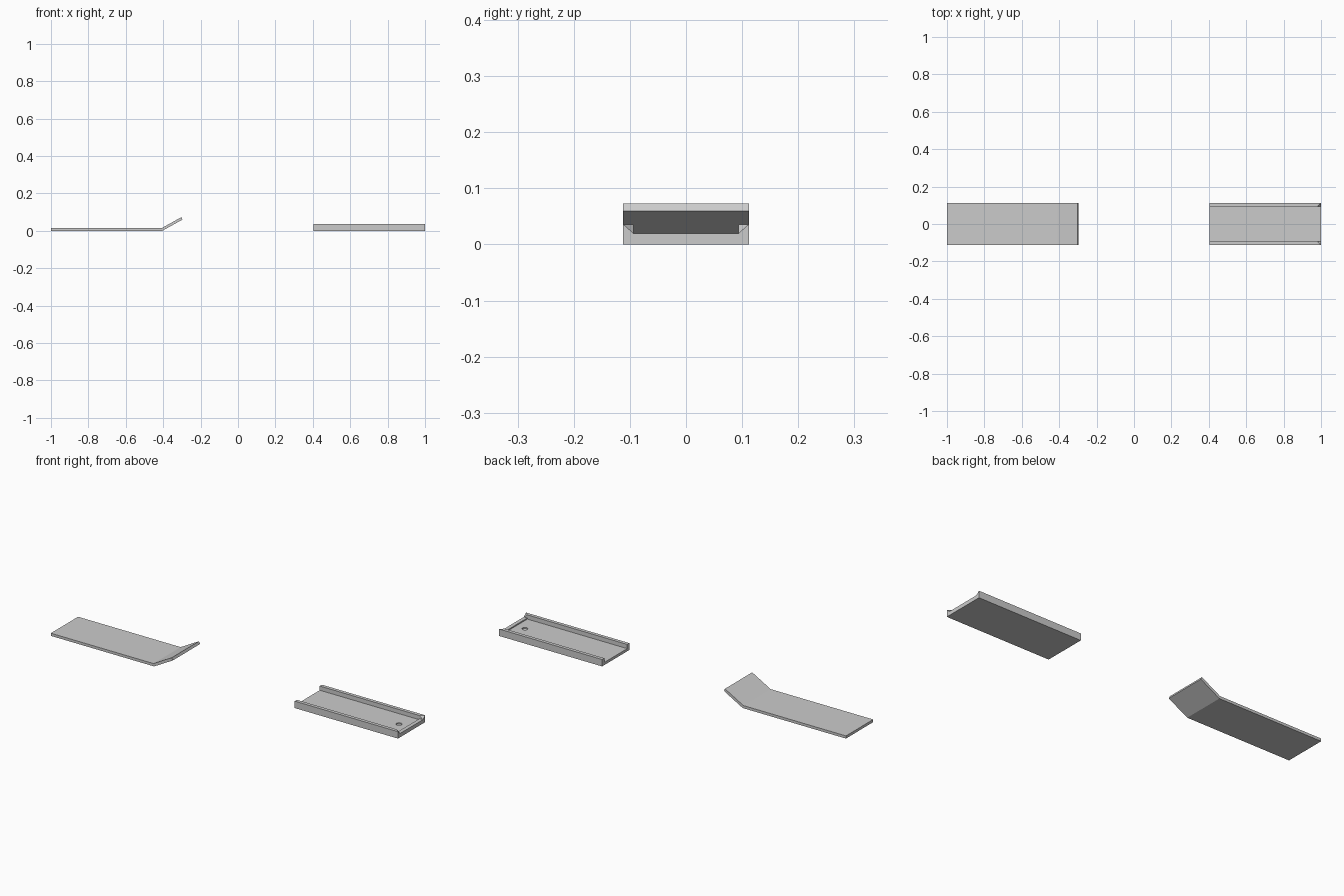
import bpy
import bmesh

if "Cube" in bpy.data.objects:
    bpy.data.objects.remove(bpy.data.objects["Cube"], do_unlink=True)

grey = bpy.data.materials.new("light_grey")
grey.use_nodes = True
colour = (0.6, 0.6, 0.6, 1)
grey.diffuse_color = colour
grey.node_tree.nodes["Principled BSDF"].inputs["Base Color"].default_value = colour

W = 0.112        # half width of both parts
INNER = 0.094    # half width between the tray rails
X0, X1 = 0.405, 1.0
FLOOR, LEDGE, TOP = 0.014, 0.02, 0.036


def finish(name, bm):
    bmesh.ops.recalc_face_normals(bm, faces=bm.faces)
    mesh = bpy.data.meshes.new(name)
    bm.to_mesh(mesh)
    bm.free()
    mesh.materials.append(grey)
    obj = bpy.data.objects.new(name, mesh)
    bpy.context.collection.objects.link(obj)
    return obj


def extrude_y(name, profile, half):
    """Extrude an x-z profile across the width."""
    bm = bmesh.new()
    face = bm.faces.new([bm.verts.new((x, -half, z)) for x, z in profile])
    new = bmesh.ops.extrude_face_region(bm, geom=[face])["geom"]
    verts = [v for v in new if isinstance(v, bmesh.types.BMVert)]
    bmesh.ops.translate(bm, verts=verts, vec=(0, 2 * half, 0))
    return finish(name, bm)


# Flat sliding lid with its raised finger tab
extrude_y("bent_lid", [(-1, 0), (-0.405, 0), (-0.297, 0.06), (-0.303, 0.073),
                       (-0.409, 0.014), (-1, 0.014)], W)

# Tray floor with a low ledge at the closed end
tray = extrude_y("tray_floor", [(X0, 0), (X1, 0), (X1, LEDGE), (X1 - 0.02, LEDGE),
                                (X1 - 0.02, FLOOR), (X0, FLOOR)], INNER)

# Shallow round recess in the floor
bm = bmesh.new()
bmesh.ops.create_cone(bm, cap_ends=True, segments=32, radius1=0.014,
                      radius2=0.014, depth=0.02)
cutter = finish("recess_cutter", bm)
cutter.location = (0.928, 0, FLOOR + 0.004)
cutter.hide_render = True
cutter.hide_set(True)
cut = tray.modifiers.new("recess", "BOOLEAN")
cut.operation = "DIFFERENCE"
cut.solver = "EXACT"
cut.object = cutter

# Side rails, each with its inner top corner cut off at the ledge end
for side, name in ((1, "left_rail"), (-1, "right_rail")):
    bm = bmesh.new()
    points = [(x, y, z) for x in (X0, X1) for y in (INNER, W) for z in (0, TOP)]
    points.remove((X1, INNER, TOP))
    points += [(X1, INNER, LEDGE), (X1 - 0.02, INNER, TOP)]
    verts = [bm.verts.new((x, side * y, z)) for x, y, z in points]
    bmesh.ops.convex_hull(bm, input=verts)
    bmesh.ops.dissolve_limit(bm, angle_limit=0.01, verts=bm.verts, edges=bm.edges)
    finish(name, bm)
